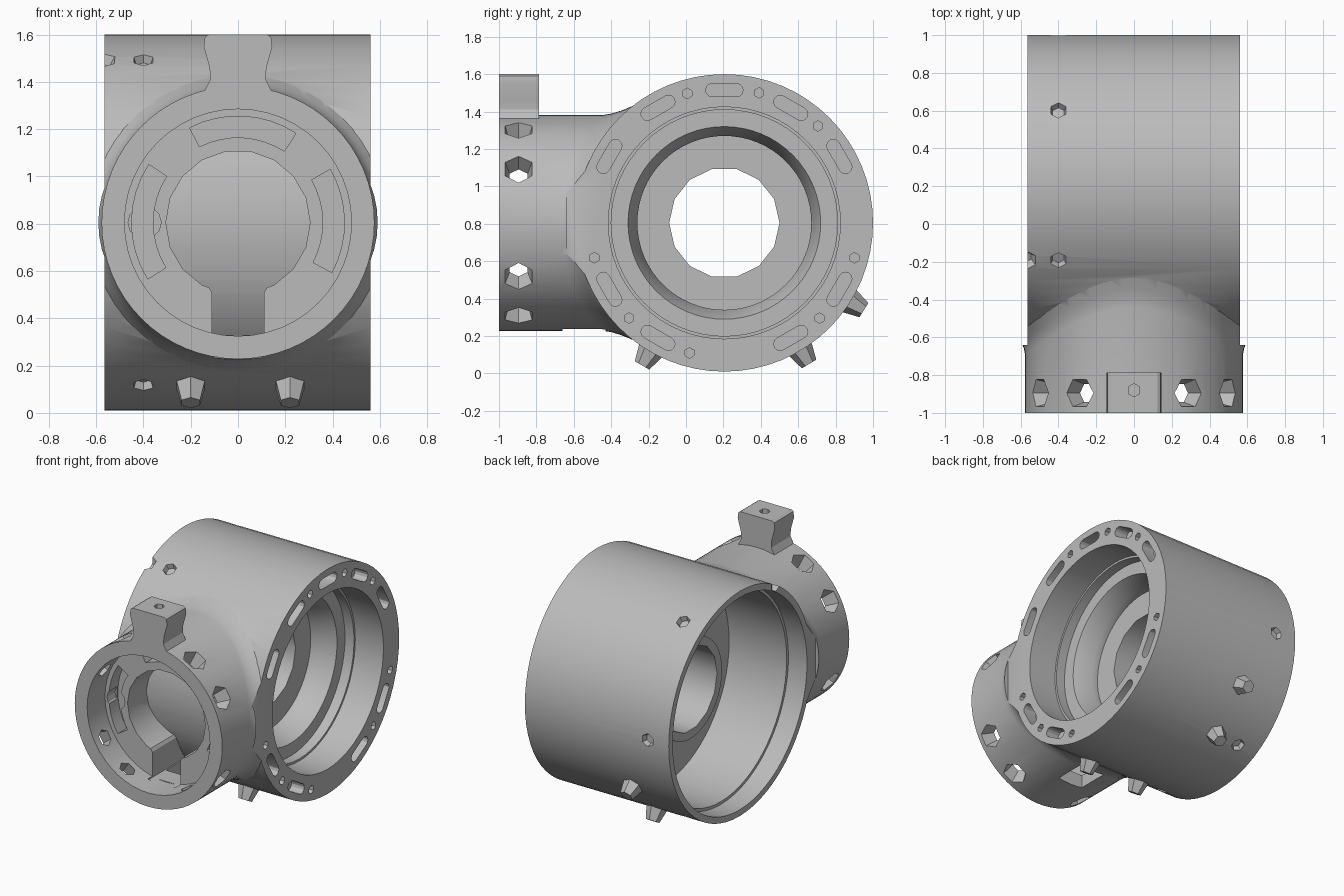
import bpy, bmesh, math
from mathutils import Vector, Matrix

cube = bpy.data.objects.get("Cube")
if cube:
    bpy.data.objects.remove(cube, do_unlink=True)

grey = bpy.data.materials.new("plain_grey")
grey.use_nodes = True
grey.diffuse_color = (0.5, 0.5, 0.5, 1)
grey.node_tree.nodes["Principled BSDF"].inputs["Base Color"].default_value = (0.5, 0.5, 0.5, 1)

CY, CZ, R = 0.205, 0.805, 0.795      # axis and radius of the large drum
DRUM = Vector((0, CY, CZ))
BOSS = Vector((0, 0, CZ))            # axis of the front collar


def make(name, bm):
    bmesh.ops.recalc_face_normals(bm, faces=bm.faces)
    mesh = bpy.data.meshes.new(name)
    bm.to_mesh(mesh)
    bm.free()
    mesh.materials.append(grey)
    ob = bpy.data.objects.new(name, mesh)
    bpy.context.collection.objects.link(ob)
    return ob


def loft(name, rows):
    """Capped solid through rings of points."""
    bm = bmesh.new()
    rings = [[bm.verts.new(p) for p in row] for row in rows]
    for a, b in zip(rings, rings[1:]):
        for i in range(len(a)):
            j = (i + 1) % len(a)
            bm.faces.new((a[i], a[j], b[j], b[i]))
    bm.faces.new(rings[0])
    bm.faces.new(rings[-1])
    return make(name, bm)


def ring(d, r, axis, centre, n):
    points = []
    for i in range(n):
        u, v = (r * k for k in polar(360 * i / n))
        points.append(centre + Vector((d, u, v) if axis == "x" else (u, d, v)))
    return points


def revolve(name, profile, axis, centre, n=64):
    """Solid from (distance along axis, radius) points."""
    return loft(name, [ring(d, r, axis, centre, n) for d, r in profile])


def prism(name, points, place, start, end):
    """Extrude a flat outline; place(u, v, depth) gives the position."""
    return loft(name, [[place(u, v, d) for u, v in points] for d in (start, end)])


def front(u, v, d):
    return (u, d, v)


def box(name, lo, hi):
    rect = [(lo[0], lo[2]), (hi[0], lo[2]), (hi[0], hi[2]), (lo[0], hi[2])]
    return prism(name, rect, front, lo[1], hi[1])


def rod(name, start, direction, length, r1, r2, n=6):
    direction = Vector(direction).normalized()
    bm = bmesh.new()
    turn = direction.to_track_quat("Z", "Y").to_matrix().to_4x4()
    mat = Matrix.Translation(Vector(start) + direction * length / 2) @ turn
    bmesh.ops.create_cone(bm, cap_ends=True, segments=n, radius1=r1, radius2=r2,
                          depth=length, matrix=mat)
    return make(name, bm)


def combine(ob, other, operation="DIFFERENCE"):
    other.hide_render = True
    mod = ob.modifiers.new("bool", "BOOLEAN")
    mod.operation = operation
    mod.solver = "EXACT"
    mod.object = other
    bpy.context.view_layer.objects.active = ob
    bpy.ops.object.modifier_apply(modifier=mod.name)
    bpy.data.objects.remove(other, do_unlink=True)


def smooth(ob):
    bpy.ops.object.select_all(action="DESELECT")
    ob.select_set(True)
    bpy.context.view_layer.objects.active = ob
    bpy.ops.object.shade_smooth_by_angle(angle=math.radians(28))


def polar(degrees):
    a = math.radians(degrees)
    return math.cos(a), math.sin(a)


# Front collar, its flare following the curve of the drum
rows = [ring(-1, 0.577, "y", BOSS, 64)]
for r, lift in ((0.577, 0.1), (0.584, 0.065), (0.6, 0.03), (0.625, 0), (0.65, -0.03)):
    row = ring(0, r, "y", BOSS, 64)
    for p in row:
        p.y = CY - math.sqrt(R * R - (p.z - CZ) ** 2) - lift
    rows.append(row)
rows.append(ring(-0.15, 0.65, "y", BOSS, 64))
collar = loft("collar", rows)

# Recess, centre bore, keyway and the opening underneath, down to the drum wall
combine(collar, revolve("recess", [(-1.1, 0.48), (-0.8, 0.48)], "y", BOSS, 48))
combine(collar, revolve("centre_bore", [(-0.9, 0.305), (0.1, 0.305)], "y", BOSS, 18))
keyway = [(-0.11, 0.33), (0.11, 0.33), (0.11, 0.51), (0.17, 0.6), (-0.17, 0.6), (-0.11, 0.51)]
combine(collar, prism("keyway", keyway, front, -0.85, 0.1))
combine(collar, box("under_slot", (-0.1, -0.66, 0.1), (0.1, -0.43, 0.4)))

# Outer shell: sideways drum joined to the collar
body = revolve("housing", [(-0.62, R), (0.62, R)], "x", DRUM)
combine(body, collar, "UNION")
combine(body, box("trim", (0.56, -0.64, -0.5), (1, 1.5, 2)))
combine(body, box("trim", (-1, -0.64, -0.5), (-0.565, 1.5, 2)))

# Stepped drum bores with a central web and hub
combine(body, revolve("right_bore", [(0.7, 0.62), (0.34, 0.62), (0.34, 0.605), (0.27, 0.605),
                                     (0.27, 0.515), (0.15, 0.465), (0.1, 0.465)], "x", DRUM))
combine(body, revolve("left_bore", [(-0.7, 0.75), (-0.42, 0.75), (-0.42, 0.73),
                                    (0.03, 0.73), (0.03, 0.35), (-0.18, 0.35)], "x", DRUM))
combine(body, revolve("hub_hole", [(-0.4, 0.295), (0.4, 0.295)], "x", DRUM, 14))

# Curved pockets in the collar floor
for a0, a1 in ((57, 117), (-28, 30), (147, 212)):
    steps = [a0 + (a1 - a0) * i / 8 for i in range(9)]
    arc = [(0.45 * polar(a)[0], 0.45 * polar(a)[1]) for a in steps]
    arc += [(0.36 * polar(a)[0], 0.36 * polar(a)[1]) for a in reversed(steps)]
    combine(body, prism("pocket", arc, lambda u, v, d: (u, d, v + CZ), -0.9, -0.7))
combine(body, rod("pocket_hole", (-0.395, -0.9, CZ), (0, 1, 0), 0.19, 0.07, 0.07, 12))

# Countersunk screw holes around the collar
for angle in (30, 60, 120, 150, 210, 240, 300, 330):
    c, s = polar(angle)
    combine(body, rod("screw", (0.44 * c, -0.895, CZ + 0.44 * s), (c, 0, s), 0.16, 0.045, 0.09))

# Rounded pockets and small holes in the drum's end face
cap = [polar(a) for a in range(-90, 91, 30)]
stadium = [(0.065 + 0.035 * c, 0.035 * s) for c, s in cap]
stadium += [(-u, -v) for u, v in stadium]
for angle in (30, 60, 90, 120, 150, 210, 240, 300, 330):
    c, s = polar(angle)
    combine(body, prism("end_pocket", stadium, lambda u, v, d: (
        d, CY + (0.71 + v) * c - u * s, CZ + (0.71 + v) * s + u * c), 0.46, 0.7))
for angle in (46, 75, 106, 195, 225, 255, 315, 345):
    c, s = polar(angle)
    combine(body, rod("end_hole", (0.46, CY + 0.72 * c, CZ + 0.72 * s), (1, 0, 0), 0.2, 0.028, 0.028))

# Shallow radial sockets near the open end of the drum
for angle in (0, 60, 120, 240, 300):
    c, s = polar(angle)
    combine(body, rod("side_socket", (-0.4, CY + 0.76 * c, CZ + 0.76 * s), (0, c, s), 0.06, 0.035, 0.055))
c, s = polar(120)
combine(body, rod("edge_notch", (-0.57, CY + 0.755 * c, CZ + 0.755 * s), (0, c, s), 0.06, 0.03, 0.07))
smooth(body)

# Flared lug on top of the collar
half = [(0.15, 1.345), (0.118, 1.41), (0.12, 1.46), (0.145, 1.55), (0.14, 1.59), (0.125, 1.6)]
outline = half + [(-u, v) for u, v in reversed(half)]
lug = prism("top_lug", outline, front, -1, -0.785)
combine(lug, rod("lug_hole", (0, -0.88, 1.5), (0, 0, 1), 0.2, 0.035, 0.035))
smooth(lug)

# Faceted pegs on the underside of the drum
for i, (x, angle) in enumerate(((-0.2, 240), (0.22, 240), (-0.2, 301), (-0.2, 328))):
    c, s = polar(angle)
    rod(f"peg_{i + 1}", (x, CY + 0.77 * c, CZ + 0.77 * s), (0, c, s), 0.11, 0.075, 0.045)
